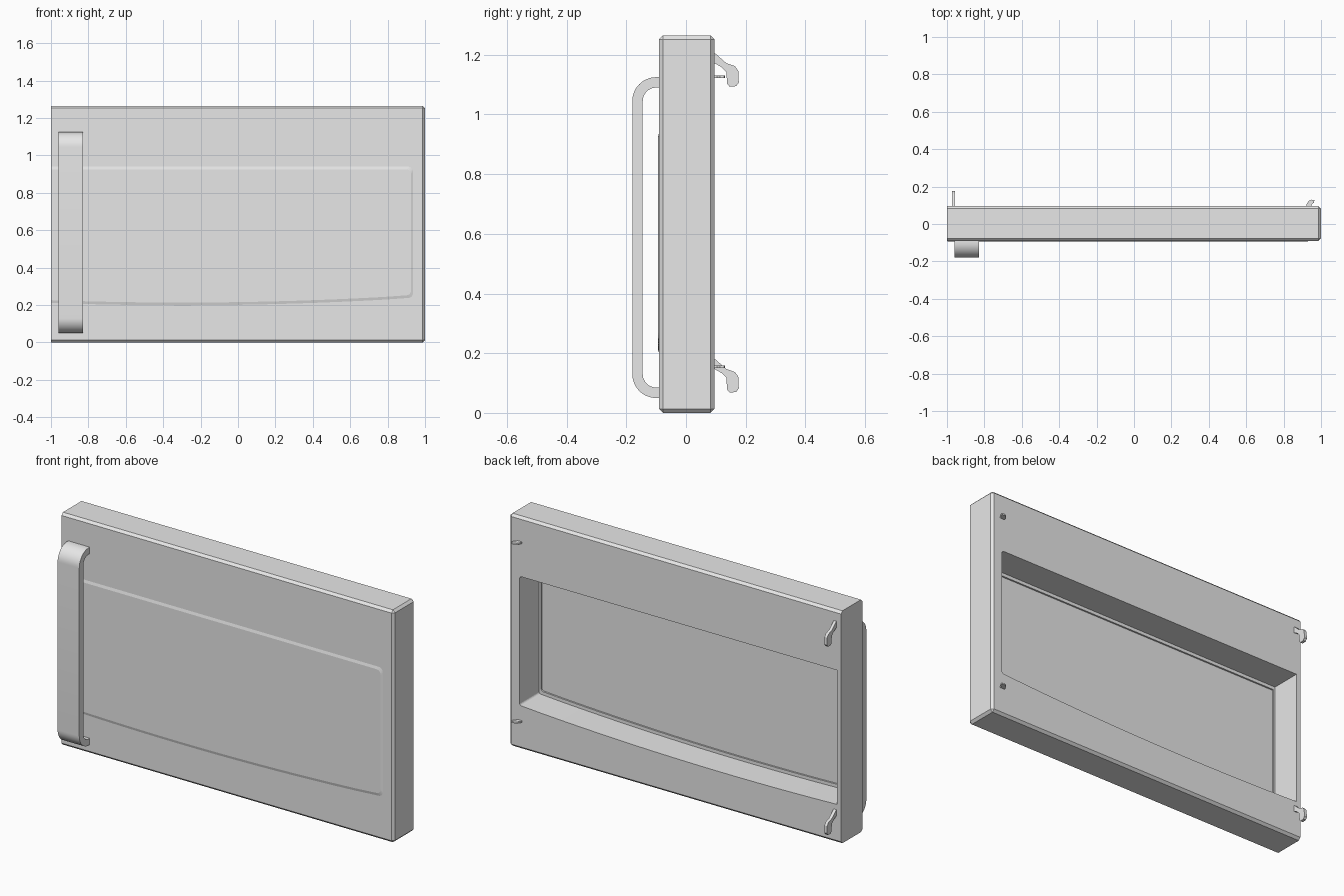
import bpy, bmesh, math
from mathutils import Vector

if "Cube" in bpy.data.objects:
    bpy.data.objects.remove(bpy.data.objects["Cube"], do_unlink=True)

# Single grey finish
grey = bpy.data.materials.new("light_grey")
grey.use_nodes = True
grey.diffuse_color = (0.8, 0.8, 0.8, 1)
grey.node_tree.nodes["Principled BSDF"].inputs["Base Color"].default_value = (0.8, 0.8, 0.8, 1)


def finish(name, bm, smooth=False):
    bmesh.ops.recalc_face_normals(bm, faces=bm.faces)
    me = bpy.data.meshes.new(name)
    bm.to_mesh(me)
    bm.free()
    me.materials.append(grey)
    ob = bpy.data.objects.new(name, me)
    bpy.context.collection.objects.link(ob)
    bpy.ops.object.select_all(action='DESELECT')
    ob.select_set(True)
    bpy.context.view_layer.objects.active = ob
    if smooth:
        bpy.ops.object.shade_smooth_by_angle(angle=math.radians(35))
    return ob


def loft(name, ring_a, ring_b, smooth=False):
    """Closed solid between two rings with the same number of points."""
    bm = bmesh.new()
    a = [bm.verts.new(p) for p in ring_a]
    b = [bm.verts.new(p) for p in ring_b]
    n = len(a)
    for i in range(n):
        j = (i + 1) % n
        bm.faces.new((a[i], a[j], b[j], b[i]))
    bm.faces.new(a)
    bm.faces.new(b)
    return finish(name, bm, smooth)


def bottom_z(x):
    return 0.213 + 0.0257 * (x + 0.3) ** 2


def window_ring(y, grow, left, radius=0.025):
    """Window outline: straight top, rounded right corners, gently bowed bottom."""
    top, right = 0.925 + grow, 0.925 + grow * 0.7
    low = bottom_z(right) - grow
    pts = [(left, top)]
    for cz, start in ((top - radius, 90), (low + radius, 0)):
        for k in range(7):
            t = math.radians(start - 15 * k)
            pts.append((right - radius + radius * math.cos(t), cz + radius * math.sin(t)))
    for k in range(1, 17):
        x = right - radius + (left - right + radius) * k / 16
        pts.append((x, bottom_z(x) - grow))
    return [(x, y, z) for x, z in pts]


# Door body: box chamfered everywhere except around the -x end
bm = bmesh.new()
bmesh.ops.create_cube(bm, size=1)
for v in bm.verts:
    v.co = Vector((v.co.x * 2, 0.0025 + v.co.y * 0.185, 0.6325 + v.co.z * 1.265))
edges = [e for e in bm.edges if max(v.co.x for v in e.verts) > 0]
bmesh.ops.bevel(bm, geom=edges, offset=0.013, segments=1, affect='EDGES')
for v in bm.verts:
    if v.co.x < -0.9:
        v.co.x = -1
body = finish("door_body", bm)

# Stepped recess in the back, leaving a thin front pane
steps = [("recess_cutter", -0.072, 0.015, -0.975), ("step_cutter", -0.081, -0.003, -0.965)]
for name, depth, grow, left in steps:
    r = 0.012
    cutter = loft(name, window_ring(depth, grow, left, r), window_ring(0.2, grow, left, r))
    cutter.hide_render = True
    bpy.context.view_layer.objects.active = body
    mod = body.modifiers.new("recess", 'BOOLEAN')
    mod.operation = 'DIFFERENCE'
    mod.solver = 'EXACT'
    mod.object = cutter
    bpy.ops.object.modifier_apply(modifier=mod.name)
    bpy.data.objects.remove(cutter, do_unlink=True)

# Slightly raised front pane with a sloped rim
loft("front_pane", window_ring(-0.0885, 0.02, -0.998), window_ring(-0.094, 0, -0.998))

# Handle: flat bar bent into a U, swept from paired outer and inner points
pairs = [((-0.088, 0.05), (-0.088, 0.085))]
for cz, start in ((0.13, 270), (1.045, 180)):
    for k in range(13):
        t = math.radians(start - 7.5 * k)
        pairs.append(tuple((-0.10 + r * math.cos(t), cz + r * math.sin(t)) for r in (0.08, 0.045)))
pairs.append(((-0.088, 1.125), (-0.088, 1.09)))
bm = bmesh.new()
rows = [[bm.verts.new((x, *p)) for x, p in
         ((-0.96, o), (-0.83, o), (-0.83, i), (-0.96, i))] for o, i in pairs]
for r0, r1 in zip(rows, rows[1:]):
    for k in range(4):
        m = (k + 1) % 4
        bm.faces.new((r0[k], r0[m], r1[m], r1[k]))
bm.faces.new(rows[0])
bm.faces.new(rows[-1])
finish("handle", bm, smooth=True)

# Latch hooks on the handle side of the back
hook = [(0.085, 1.21), (0.10, 1.203), (0.135, 1.172), (0.164, 1.162), (0.175, 1.147),
        (0.177, 1.107), (0.168, 1.095), (0.146, 1.093), (0.138, 1.103),
        (0.135, 1.143), (0.12, 1.158), (0.085, 1.178)]
for label, dz in (("upper", 0), ("lower", -1.025)):
    loft(label + "_latch_hook", [(-0.973, y, z + dz) for y, z in hook],
         [(-0.957, y, z + dz) for y, z in hook])

# Small flat hinge tabs on the opposite side
tab = [(0.92, 0.088), (0.922, 0.105), (0.935, 0.124), (0.95, 0.13),
       (0.965, 0.128), (0.962, 0.114), (0.95, 0.104), (0.948, 0.088)]
for label, z in (("upper", 1.127), ("lower", 0.154)):
    loft(label + "_hinge_tab", [(x, y, z - 0.004) for x, y in tab],
         [(x, y, z + 0.004) for x, y in tab])
